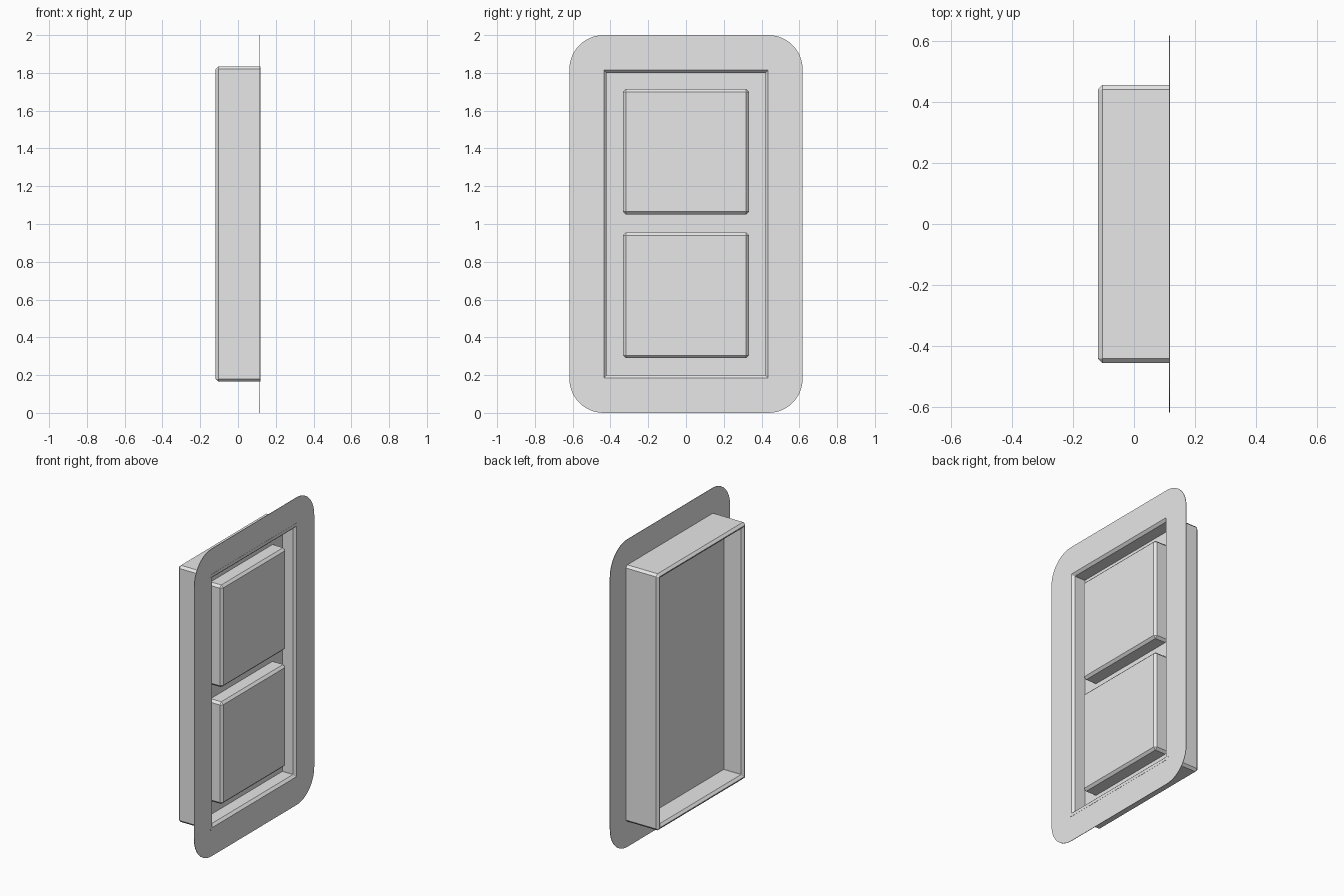
import bpy, bmesh, math

cube = bpy.data.objects.get("Cube")
if cube:
    bpy.data.objects.remove(cube, do_unlink=True)

FACE = 0.117      # plane of the flange and raised panel faces
BACK = -0.118     # open back of the frame
WEB = 0.024       # plane of the dividing sheet
MID = 1.0         # centre height
CHAMFER = 0.015

grey = bpy.data.materials.new("light grey")
grey.use_nodes = True
grey.diffuse_color = (0.8, 0.8, 0.8, 1)
grey.node_tree.nodes["Principled BSDF"].inputs["Base Color"].default_value = grey.diffuse_color


def rounded_rect(half_y, half_z, radius, steps):
    """Outline of a rectangle with rounded corners, around the centre height."""
    points = []
    for corner, (sy, sz) in enumerate([(1, 1), (-1, 1), (-1, -1), (1, -1)]):
        for i in range(steps + 1):
            a = math.pi / 2 * (corner + i / steps)
            points.append((sy * (half_y - radius) + radius * math.cos(a),
                           MID + sz * (half_z - radius) + radius * math.sin(a)))
    return points


def finish(name, bm):
    bmesh.ops.recalc_face_normals(bm, faces=bm.faces)
    mesh = bpy.data.meshes.new(name)
    bm.to_mesh(mesh)
    bm.free()
    mesh.materials.append(grey)
    obj = bpy.data.objects.new(name, mesh)
    bpy.context.collection.objects.link(obj)
    return obj


def ring(name, sections):
    """Closed ring bridged through a loop of (x, outline) sections."""
    bm = bmesh.new()
    loops = [[bm.verts.new((x, y, z)) for y, z in outline] for x, outline in sections]
    for k, a in enumerate(loops):
        b = loops[(k + 1) % len(loops)]
        for i in range(len(a)):
            j = (i + 1) % len(a)
            bm.faces.new((a[i], a[j], b[j], b[i]))
    return finish(name, bm)


def box(name, x0, x1, half_y, z0, z1):
    bm = bmesh.new()
    bmesh.ops.create_cube(bm, size=1)
    for v in bm.verts:
        v.co = ((x0 + x1) / 2 + v.co.x * (x1 - x0), v.co.y * 2 * half_y,
                (z0 + z1) / 2 + v.co.z * (z1 - z0))
    return finish(name, bm)


# Thin wall flange with broad round corners
outer = rounded_rect(0.617, 1.0, 0.18, 12)
inner = rounded_rect(0.445, 0.825, 0.005, 12)
ring("flange", [(FACE - 0.003, outer), (FACE, outer), (FACE, inner), (FACE - 0.003, inner)])

# Deep open frame, chamfered on every outer edge and on both inner rims
def frame_outline(inset):
    return rounded_rect(0.455 - inset, 0.835 - inset, max(CHAMFER - inset, 0.001), 1)


rim = 0.02
ring("frame", [
    (BACK + CHAMFER, frame_outline(0)),
    (FACE + 0.001, frame_outline(0)),
    (FACE + 0.001, frame_outline(rim)),
    (FACE - CHAMFER, frame_outline(rim + CHAMFER)),
    (BACK + CHAMFER, frame_outline(rim + CHAMFER)),
    (BACK, frame_outline(rim)),
    (BACK, frame_outline(CHAMFER)),
])

# Sheet that closes the frame part way through
box("divider_sheet", WEB - 0.002, WEB + 0.002, 0.425, 0.195, 1.805)

# Two raised panels with chamfered edges
for name, bottom in (("lower_panel", 0.29), ("upper_panel", 1.05)):
    panel = box(name, WEB, FACE, 0.333, bottom, bottom + 0.665)
    bm = bmesh.new()
    bm.from_mesh(panel.data)
    edges = [e for e in bm.edges if any(v.co.x > WEB + 0.01 for v in e.verts)]
    bmesh.ops.bevel(bm, geom=edges, offset=CHAMFER, segments=1, affect='EDGES')
    bm.to_mesh(panel.data)
    bm.free()
